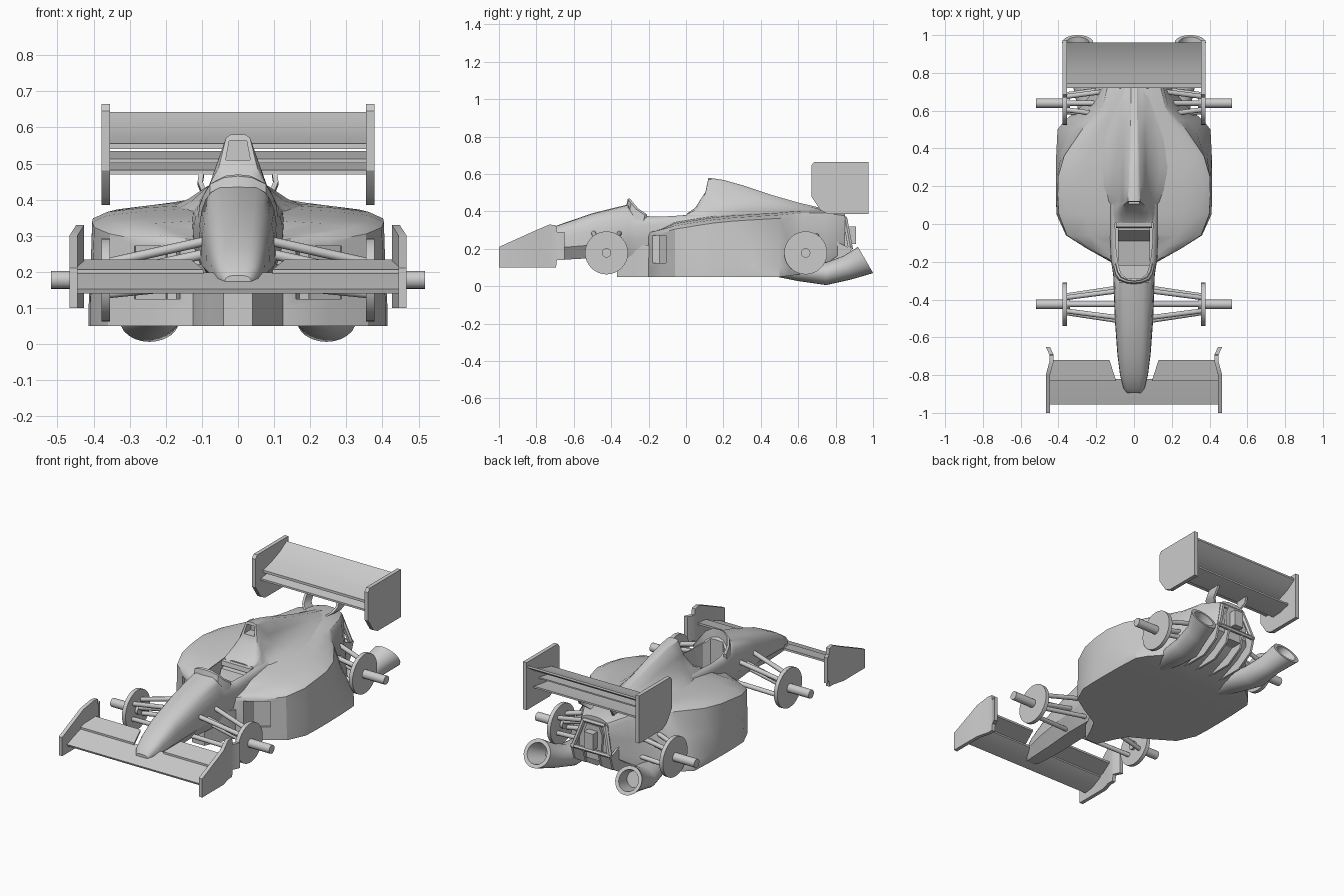
import bpy, bmesh
from math import sin, cos, pi, radians
from mathutils import Vector


def loft(name, rings, mirror=False, angle=32):
    """Skin closed rings into a capped solid, optionally mirrored over x."""
    bm = bmesh.new()
    vs = [[bm.verts.new(p) for p in r] for r in rings]
    n = len(vs[0])
    for a, b in zip(vs, vs[1:]):
        for i in range(n):
            j = (i + 1) % n
            bm.faces.new((a[i], a[j], b[j], b[i]))
    bm.faces.new(vs[0])
    bm.faces.new(vs[-1])
    bmesh.ops.recalc_face_normals(bm, faces=bm.faces)
    me = bpy.data.meshes.new(name)
    bm.to_mesh(me)
    bm.free()
    ob = bpy.data.objects.new(name, me)
    bpy.context.collection.objects.link(ob)
    activate(ob)
    if mirror:
        m = ob.modifiers.new("mirror", 'MIRROR')
        m.use_mirror_merge = False
        bpy.ops.object.modifier_apply(modifier=m.name)
    bpy.ops.object.shade_smooth_by_angle(angle=radians(angle))
    return ob


def activate(ob):
    bpy.ops.object.select_all(action='DESELECT')
    ob.select_set(True)
    bpy.context.view_layer.objects.active = ob


def prism(name, pts, axis, a, b, mirror=False):
    put = {'x': lambda p, t: (t, p[0], p[1]), 'y': lambda p, t: (p[0], t, p[1]),
           'z': lambda p, t: (p[0], p[1], t)}[axis]
    return loft(name, [[put(p, t) for p in pts] for t in (a, b)], mirror)


def sym(y, half):
    """Full ring from a half section running top to bottom."""
    return [(x, y, z) for x, z in half] + [(-x, y, z) for x, z in reversed(half)]


def rod(name, a, b, r, n=12):
    a, b = Vector(a), Vector(b)
    q = (b - a).to_track_quat('Z', 'Y')
    ring = [q @ Vector((r * cos(2 * pi * i / n), r * sin(2 * pi * i / n), 0)) for i in range(n)]
    return loft(name, [[p + v for v in ring] for p in (a, b)], True)


def cut(obs, cutter):
    for ob in obs:
        activate(ob)
        m = ob.modifiers.new("cut", 'BOOLEAN')
        m.operation, m.solver, m.object = 'DIFFERENCE', 'EXACT', cutter
        bpy.ops.object.modifier_apply(modifier=m.name)
        bpy.ops.object.shade_smooth_by_angle(angle=radians(32))
    bpy.data.objects.remove(cutter)


# Nose and cockpit tub: y, top, widest z, bottom, half width, bottom half width, roundness
rings = []
for y, zt, zm, zb, wm, wb, e in [
        (-.895, .19, .17, .145, .035, .025, .7), (-.87, .222, .18, .14, .054, .035, .65),
        (-.80, .268, .19, .14, .072, .04, .62), (-.69, .325, .205, .14, .086, .045, .62),
        (-.5, .39, .22, .15, .1, .05, .6), (-.31, .437, .24, .14, .107, .06, .58),
        (-.27, .392, .25, .14, .108, .065, .5), (-.18, .376, .27, .12, .122, .08, .4),
        (0, .386, .28, .1, .128, .1, .4), (.12, .40, .28, .1, .13, .1, .45)]:
    arc = [(wm * sin(a) ** e + .002, zm + (zt - zm) * max(cos(a), 0) ** e)
           for a in (i * pi / 12 for i in range(7))]
    rings.append(sym(y, arc + [(wb, zb)]))
tub = loft("nose_and_tub", rings)

# Keel widening from the nose into the floor
keel = loft("front_floor", [sym(y, [(w, .22), (w, .05)]) for y, w in
                            ((-.37, .04), (-.28, .08), (-.18, .135), (0, .14))])

# Sidepods: y, top edge x and z, lower edge x, floor z
rings = []
for y, xe, ze, xo, zb in [
        (-.20, .12, .28, .125, .05), (-.13, .25, .297, .25, .05), (-.06, .355, .317, .36, .05),
        (.05, .398, .335, .41, .05), (.15, .404, .35, .414, .05), (.25, .402, .36, .414, .05),
        (.36, .37, .367, .412, .05), (.5, .275, .375, .405, .05), (.55, .232, .38, .365, .055),
        (.62, .182, .385, .28, .065), (.75, .15, .385, .18, .12), (.85, .09, .37, .1, .19)]:
    h = .025 if y > -.1 else .01
    rings.append(sym(y, [(xe * .3, ze + h), (xe * .65, ze + h * .7), (xe * .9, ze + .006), (xe, ze - .012),
                         (xe * .6 + xo * .4, ze * .55 + zb * .45), (xo, zb + .05), (xo, zb)]))
pods = loft("sidepods", rings)

# Radiator inlets cut into the slanted pod fronts
cut([pods], prism("inlet_cutter", [(.155, -.25), (.295, -.16), (.275, -.04), (.17, -.06)],
                  'z', .125, .272, True))
prism("inlet_vane", [(.20, -.145), (.285, -.09), (.28, -.08), (.195, -.135)], 'z', .125, .272, True)

# Cockpit opening
pit = [(.04, -.287), (.07, -.26), (.086, -.2), (.098, -.1), (.1, .02)]
cut([tub, pods, keel], prism("cockpit_cutter", pit + [(-x, y) for x, y in reversed(pit)], 'z', .17, .6))
prism("seat", [(.03, .355), (-.035, .345), (-.05, .31), (-.09, .22), (-.22, .19), (-.22, .165),
               (.03, .165)], 'x', -.085, .085)
prism("headrest", [(.03, .385), (-.015, .38), (-.02, .355), (.03, .345)], 'x', -.095, .095)

# Wraparound windscreen lip
path = [(.098, -.21, .385), (.088, -.255, .415), (.07, -.283, .448), (.035, -.298, .466)]
path += [(0, -.302, .47)] + [(-x, y, z) for x, y, z in reversed(path)]
loft("windscreen", [[(x, y, z), (x * 1.1, y - .01, z - .005), (x * 1.14, y - .022, z - .06),
                     (x * .96, y + .004, z - .06)] for x, y, z in path])

# Engine cover and airbox: y, top, top half width, mid x/z, base x/z
rings = []
for y, zt, tw, mx, mz, bx, bz in [
        (.005, .388, .07, .095, .385, .11, .365), (.05, .42, .07, .098, .40, .12, .36),
        (.085, .475, .06, .092, .42, .125, .36), (.103, .502, .052, .085, .425, .13, .36),
        (.12, .58, .033, .08, .435, .14, .365), (.2, .568, .032, .08, .44, .175, .37),
        (.3, .54, .03, .08, .44, .2, .375), (.45, .49, .03, .075, .43, .19, .38),
        (.6, .447, .028, .068, .42, .15, .385), (.75, .412, .026, .055, .4, .12, .38),
        (.85, .382, .02, .045, .375, .08, .35)]:
    rings.append(sym(y, [(tw * .6, zt), (tw, zt - .008), (tw * .4 + mx * .6, zt * .4 + mz * .6),
                         (mx, mz), (mx * .5 + bx * .5, mz * .3 + bz * .7 + .006), (bx, bz), (bx, bz - .04)]))
cover = loft("engine_cover", rings)
cut([cover], prism("airbox_cutter", [(-.034, .51), (.034, .51), (.024, .564), (-.024, .564)], 'y', .05, .165))

# Front wing
prism("front_wing_main", [(-.95, .14), (-.955, .152), (-.9, .172), (-.82, .198), (-.82, .186), (-.89, .15)],
      'x', -.445, .445)
loft("front_wing_flap", [[(x, -.83, .192), (x, -.83, .206), (x + d, -.72, .234), (x + d, -.72, .222)]
                         for x, d in ((.095, .035), (.445, 0))], True)
loft("front_endplate", [[(x - .011, y, zb), (x + .011, y, zb), (x + .011, y, zt), (x - .011, y, zt)]
                        for y, x, zb, zt in [(-1, .456, .1, .21), (-.8, .456, .1, .3), (-.73, .437, .1, .33),
                                             (-.695, .437, .1, .325), (-.69, .438, .14, .29),
                                             (-.65, .456, .14, .29)]], True)

# Rear wing
prism("rear_wing_top", [(.74, .54), (.74, .555), (.82, .575), (.9, .605), (.96, .642), (.962, .63),
                        (.9, .588), (.82, .556)], 'x', -.36, .36)
prism("rear_wing_middle", [(.72, .502), (.72, .513), (.78, .522), (.86, .535), (.86, .527), (.78, .508)],
      'x', -.36, .36)
prism("rear_wing_lower", [(.78, .47), (.78, .482), (.84, .49), (.91, .502), (.91, .492), (.84, .474)],
      'x', -.36, .36)
prism("rear_endplate", [(.67, .48), (.67, .645), (.685, .665), (.975, .665), (.975, .385), (.76, .385),
                        (.72, .405)], 'x', .355, .378, True)
loft("rear_wing_pylon", [[(x - .007, y, z), (x + .007, y, z), (x + .007, y + .07, z - .01), (x - .007, y + .07, z - .01)]
                         for x, y, z in [(.06, .71, .40), (.095, .74, .425), (.105, .77, .45), (.1, .785, .482)]], True)

# Wheel hubs, axles and wishbones
for end, yc, xb, s_up, s_low, zu in (("front", -.425, .09, .07, .09, .285), ("rear", .64, .13, .065, .08, .28)):
    rod(end + "_brake_disc", (.355, yc, .178), (.378, yc, .178), .115, 32)
    rod(end + "_axle", (.34, yc, .178), (.518, yc, .178), .025, 20)
    rod(end + "_pushrod", (xb, yc, .25), (.36, yc, .19), .014)
    for s in (-1, 1):
        rod(end + "_upper_arm", (xb, yc + s * s_up, zu), (.36, yc + s * .035, .225), .013)
        rod(end + "_lower_arm", (xb - .03, yc + s * s_low, .17), (.36, yc + s * .045, .14), .013)

# Flared venturi outlets under the tail, hollow at the back
rings = []
for x, y, z, r, t in [(.21, .47, .085, .032, 0), (.225, .6, .08, .052, -5), (.245, .75, .067, .061, 0),
                      (.265, .86, .098, .066, 18), (.298, .96, .14, .081, 30), (.298, .96, .14, .06, 30),
                      (.265, .86, .1, .045, 18)]:
    t, w = radians(t), 1.35 if y < .8 else 1.02
    rings.append([(x + w * r * cos(a), y - r * sin(a) * sin(t), z + r * sin(a) * cos(t))
                  for a in (2 * pi * i / 24 for i in range(24))])
loft("tail_outlet", rings, True)

# Diffuser fins, gearbox frame and rear lamp
for x in (.05, .125):
    prism("diffuser_fin", [(.55, .06), (.76, .06), (.86, .12), (.885, .2), (.8, .24), (.6, .12)],
          'x', x - .006, x + .006, True)
prism("gearbox", [(-.05, .15), (.05, .15), (.06, .3), (.04, .35), (-.04, .35), (-.06, .3)], 'y', .7, .865)
for name, a, b, r in (("frame_post", (.12, .88, .2), (.07, .85, .36), .014),
                      ("frame_bar", (0, .85, .36), (.07, .85, .36), .014),
                      ("frame_base", (0, .88, .205), (.13, .88, .205), .012)):
    rod(name, a, b, r, 6)
prism("rear_lamp", [(-.03, .225), (.03, .225), (.03, .32), (-.03, .32)], 'y', .85, .908)
